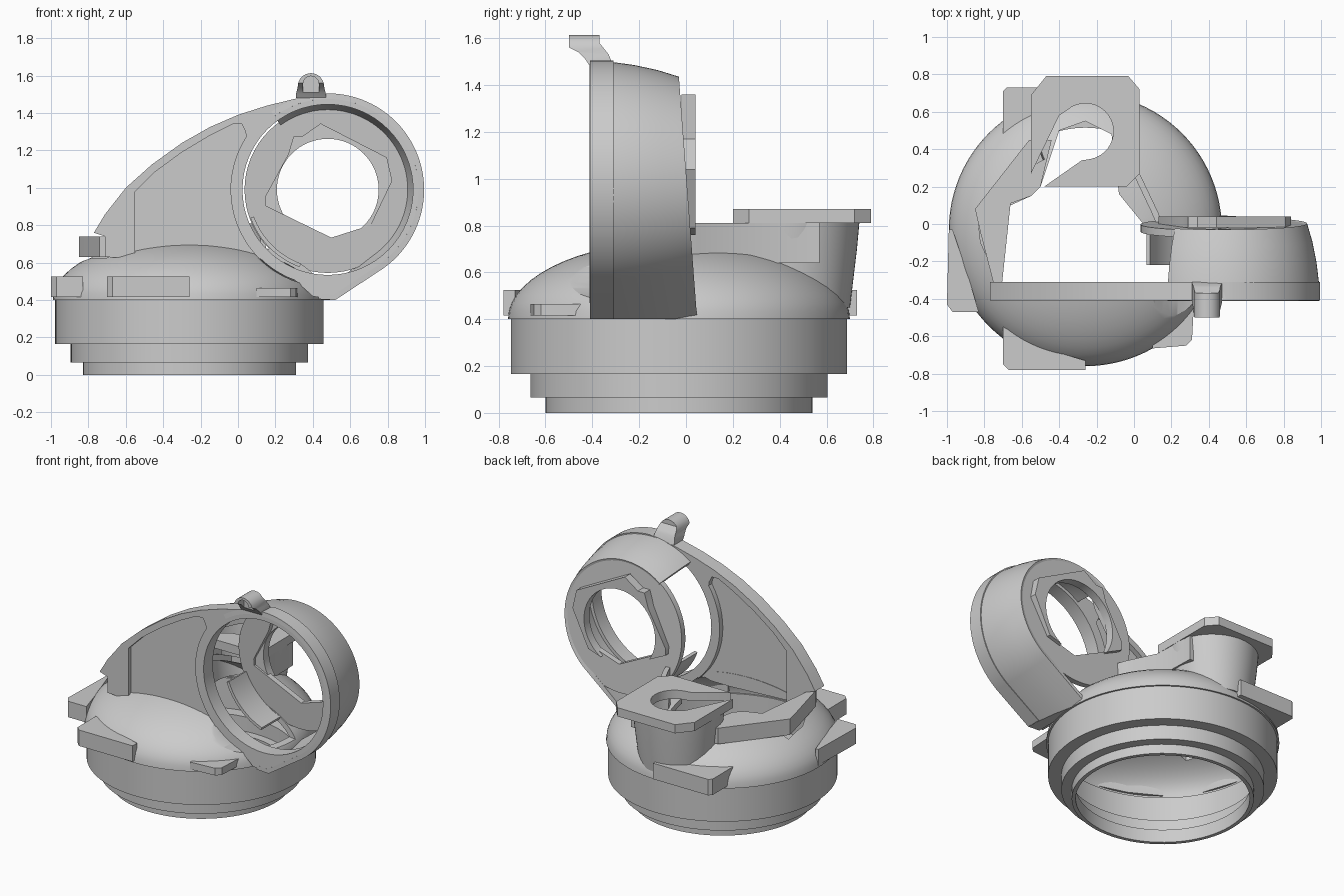
import bpy, bmesh, math
from math import sin, cos, radians, pi

if "Cube" in bpy.data.objects:
    bpy.data.objects.remove(bpy.data.objects["Cube"])

grey = bpy.data.materials.new("plain_grey")
grey.diffuse_color = (0.6, 0.6, 0.6, 1)
grey.use_nodes = True
grey.node_tree.nodes["Principled BSDF"].inputs["Base Color"].default_value = grey.diffuse_color
CX, CY = -0.26, -0.03      # base centre
RX, RZ = 0.48, 0.99        # ring centre


def finish(name, bm):
    bmesh.ops.remove_doubles(bm, verts=bm.verts, dist=1e-5)
    bmesh.ops.recalc_face_normals(bm, faces=bm.faces)
    me = bpy.data.meshes.new(name)
    bm.to_mesh(me)
    bm.free()
    me.materials.append(grey)
    ob = bpy.data.objects.new(name, me)
    bpy.context.collection.objects.link(ob)
    return ob


def prism(name, pts, a, b, axis='z'):
    """Extrude a 2D outline from a to b along an axis."""
    bm = bmesh.new()
    place = {'z': lambda p, t: (p[0], p[1], t),
             'y': lambda p, t: (p[0], t, p[1]),
             'x': lambda p, t: (t, p[0], p[1])}[axis]
    lo = [bm.verts.new(place(p, a)) for p in pts]
    hi = [bm.verts.new(place(p, b)) for p in pts]
    n = len(pts)
    bm.faces.new(lo)
    bm.faces.new(hi)
    for i in range(n):
        j = (i + 1) % n
        bm.faces.new((lo[i], lo[j], hi[j], hi[i]))
    return finish(name, bm)


def lathe(name, profile, cx, cy, n=96):
    """Revolve a closed (radius, z) profile about a vertical axis."""
    bm = bmesh.new()
    rings = [[bm.verts.new((cx + r * cos(2 * pi * i / n), cy + r * sin(2 * pi * i / n), z))
              for r, z in profile] for i in range(n)]
    m = len(profile)
    for i in range(n):
        A, B = rings[i], rings[(i + 1) % n]
        for k in range(m):
            q = (k + 1) % m
            bm.faces.new((A[k], B[k], B[q], A[q]))
    return finish(name, bm)


def arc(cx, cy, r, a0, a1, n):
    return [(cx + r * cos(radians(a0 + (a1 - a0) * i / n)),
             cy + r * sin(radians(a0 + (a1 - a0) * i / n))) for i in range(n + 1)]


def circle(r, n=64):
    return arc(RX, RZ, r, 0, 360, n)[:-1]


def lean(z):
    """Backward slant of the rear of the ring."""
    return 0.07 * (1.43 - z) / 0.93


def apply(ob, mod):
    bpy.context.view_layer.objects.active = ob
    bpy.ops.object.modifier_apply(modifier=mod.name)


def cut(ob, *cutters):
    for c in cutters:
        m = ob.modifiers.new("cut", 'BOOLEAN')
        m.operation, m.solver, m.object = 'DIFFERENCE', 'EXACT', c
        apply(ob, m)
        bpy.data.objects.remove(c)


# Stepped hollow base
lathe("stepped_base", [(0.57, 0), (0.57, 0.065), (0.635, 0.065), (0.635, 0.165), (0.718, 0.165),
                       (0.718, 0.40), (0.68, 0.40), (0.68, 0.19), (0.60, 0.19), (0.60, 0.09),
                       (0.545, 0.09), (0.545, 0)], CX, CY)

# Domed cover with a flattened crown, opened at the top and where the ring meets it
outer = [(0.73 * cos(radians(t)), min(0.71, 0.40 + 0.335 * sin(radians(t)))) for t in range(0, 85, 6)]
inner = [(0.69 * cos(radians(t)), min(0.67, 0.40 + 0.295 * sin(radians(t)))) for t in range(84, -1, -6)]
dome = lathe("dome_cover", outer + inner, CX, CY)
opening = [(-0.84, 0.08), (-0.82, -0.1), (-0.71, -0.34), (0.12, -0.34), (0.14, -0.1),
           (0.05, 0.0), (-0.08, 0.16), (-0.12, 0.48), (-0.26, 0.55), (-0.4, 0.5),
           (-0.5, 0.2), (-0.55, 0.15), (-0.66, 0.1), (-0.7, 0.1)]
cut(dome, prism("c1", opening, 0.43, 1.0), prism("c2", circle(0.52), -0.75, -0.02, 'y'))

# Ledge along the left of the opening, and wall from platform to ring on the right
prism("left_ledge", [(-0.85, 0.08), (-0.56, 0.45), (-0.44, 0.45), (-0.5, 0.2), (-0.55, 0.15),
                     (-0.66, 0.11), (-0.71, -0.36), (-0.74, -0.36), (-0.82, -0.05)], 0.63, 0.74)
prism("right_wall", [(0.02, 0.57), (0.03, 0.27), (0.13, 0.06), (0.15, 0.0), (0.12, 0.0),
                     (0.09, 0.07), (0.0, 0.26), (-0.01, 0.57)], 0.64, 0.81)

# Front panel continuous with the ring rim
top = [(-0.71, 0.63), (-0.71, 0.74), (-0.77, 0.76), (-0.71, 0.86), (-0.6, 1.0), (-0.46, 1.125),
       (-0.3, 1.24), (-0.15, 1.325), (0.0, 1.39), (0.15, 1.438), (0.3, 1.475)]
frame = prism("front_panel", top + arc(RX, RZ, 0.515, 88, -55, 40) + [(0.52, 0.4), (0.4, 0.42)]
              + arc(RX, RZ, 0.515, 250, 226, 5) + [(0.05, 0.6), (-0.1, 0.6)], -0.41, -0.31, 'y')
recess = [(-0.55, 0.5), (-0.55, 0.98), (-0.45, 1.08), (-0.3, 1.19), (-0.15, 1.28), (-0.03, 1.34),
          (0.02, 1.34), (0.04, 1.3)] + arc(RX, RZ, 0.52, 147, 225, 16) + [(0.1, 0.5)]
cut(frame, prism("c3", circle(0.456), -0.6, 0, 'y'),
    prism("c4", recess, -0.5, -0.38, 'y'), prism("c5", recess, -0.345, -0.2, 'y'))

# Tapered shell of the ring with a straight skirt to the base
path = arc(RX, RZ, 0.515, 126, -55, 60)
bm = bmesh.new()
rows = []
for y, s in [(-0.41, 1), (-0.32, 0.988), (-0.22, 0.962), (-0.12, 0.92), (-0.03, 0.865)]:
    pts = [(RX + (x - RX) * s, RZ + (z - RZ) * s) for x, z in path]
    pts += [(0.52 - (1 - s) * 0.6, 0.4), (0.43, 0.405)]
    f = (y + 0.41) / 0.38
    rows.append([bm.verts.new((x, y + f * lean(z), z)) for x, z in pts])
for A, B in zip(rows, rows[1:]):
    for i in range(len(A) - 1):
        bm.faces.new((A[i], A[i + 1], B[i + 1], B[i]))
shell = finish("ring_shell", bm)
# orient the normals away from the ring axis
face = shell.data.polygons[30]
if (face.center.x - RX) * face.normal.x + (face.center.z - RZ) * face.normal.z < 0:
    shell.data.flip_normals()
m = shell.modifiers.new("thick", 'SOLIDIFY')
m.thickness, m.offset = 0.03, -1
apply(shell, m)

# Lower left remainder of the ring lining
prism("ring_lining", arc(RX, RZ, 0.44, 200, 250, 16) + arc(RX, RZ, 0.42, 250, 200, 16),
      -0.22, -0.02, 'y')

# Slanted back wall with a six-sided pocket, closed by a collar with a round hole
hexa = [(0.44, 1.36), (0.81, 1.17), (0.84, 1.04), (0.72, 0.79), (0.50, 0.72), (0.13, 0.90),
        (0.13, 0.95), (0.26, 1.19), (0.29, 1.29), (0.34, 1.29)]
pocket = [(RX + (x - RX) * 0.95, RZ + (z - RZ) * 0.95) for x, z in hexa]
wall = prism("ring_back_wall", circle(0.445), -0.075, -0.035, 'y')
cut(wall, prism("c7", pocket, -1, 1, 'y'))
for v in wall.data.vertices:
    v.co.y += lean(v.co.z)
collar = prism("hex_collar", hexa, -0.02, 0.04, 'y')
cut(collar, prism("c8", circle(0.272), -1, 1, 'y'))

# Eyelet on top of the ring
eyelet = prism("top_eyelet", [(-0.5, 1.56), (-0.46, 1.54), (-0.43, 1.51), (-0.41, 1.48),
                              (-0.31, 1.48), (-0.33, 1.53), (-0.37, 1.58), (-0.37, 1.613),
                              (-0.5, 1.613)], 0.31, 0.47, 'x')
arch = [(0.2, 1.4), (0.2, 1.8), (0.6, 1.8), (0.6, 1.4), (0.47, 1.4), (0.47, 1.5)]
arch += arc(0.39, 1.543, 0.07, 0, 180, 16) + [(0.31, 1.5), (0.31, 1.4)]
hole = arc(0.39, 1.555, 0.042, 0, 180, 12) + [(0.348, 1.5), (0.432, 1.5)]
cut(eyelet, prism("c9", arch, -0.8, 0, 'y'), prism("c10", hole, -0.8, -0.43, 'y'))

# Rear platform with a slot open towards the front left
prism("rear_platform", [(-0.55, 0.27), (-0.55, 0.69), (-0.47, 0.79), (-0.03, 0.79), (0.03, 0.72),
                        (0.03, 0.27), (-0.04, 0.2), (-0.48, 0.2), (-0.28, 0.34)]
      + arc(-0.26, 0.495, 0.15, -80, 130, 20) + [(-0.4, 0.58)], 0.81, 0.87)

# Conical socket under the platform, open at the front
socket = lathe("socket", [(0.25, 0.45), (0.28, 0.7), (0.29, 0.81), (0.25, 0.81), (0.21, 0.45)],
               CX, 0.45, 64)
cut(socket, prism("c11", [(-0.6, 0.1), (-0.56, 0.3), (-0.45, 0.36), (-0.1, 0.36), (0, 0.1)], 0, 1))

# Locking tabs around the base of the dome
prism("left_tab", [(-0.97, -0.03), (-0.99, -0.03), (-1.0, -0.43), (-0.97, -0.47), (-0.83, -0.47),
                   (-0.88, -0.3)], 0.415, 0.525)
prism("front_tab", [(-0.26, -0.73), (-0.26, -0.78), (-0.67, -0.78), (-0.7, -0.75), (-0.7, -0.55),
                    (-0.5, -0.66)], 0.415, 0.525)
prism("back_tab", [(-0.26, 0.67), (-0.26, 0.73), (-0.68, 0.73), (-0.7, 0.71), (-0.7, 0.48),
                   (-0.5, 0.6)], 0.415, 0.525)
prism("right_tab", [(0.1, -0.6), (0.1, -0.665), (0.28, -0.65), (0.31, -0.62), (0.32, -0.44),
                    (0.25, -0.5)], 0.415, 0.465)

# Smooth curved surfaces, keep edges crisp
for ob in list(bpy.context.scene.objects):
    bpy.ops.object.select_all(action='DESELECT')
    ob.select_set(True)
    bpy.context.view_layer.objects.active = ob
    bpy.ops.object.shade_smooth_by_angle(angle=radians(30))
